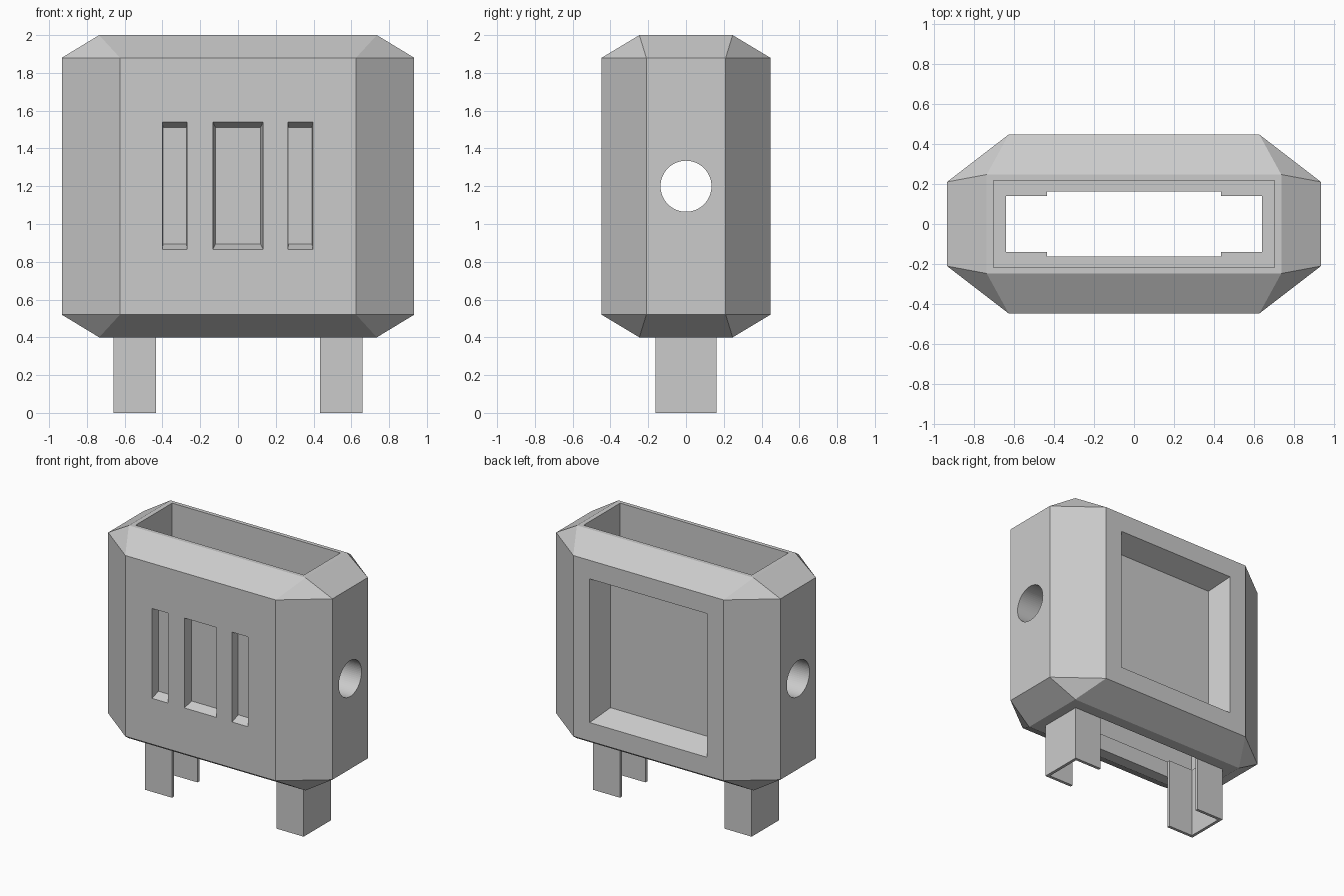
import bpy, bmesh, math

cube = bpy.data.objects.get("Cube")
if cube:
    bpy.data.objects.remove(cube, do_unlink=True)

grey = bpy.data.materials.new("plain grey")
grey.use_nodes = True
colour = (0.6, 0.6, 0.6, 1)
grey.diffuse_color = colour
grey.node_tree.nodes["Principled BSDF"].inputs["Base Color"].default_value = colour


def finish(name, bm):
    bmesh.ops.recalc_face_normals(bm, faces=bm.faces)
    mesh = bpy.data.meshes.new(name)
    bm.to_mesh(mesh)
    bm.free()
    mesh.materials.append(grey)
    obj = bpy.data.objects.new(name, mesh)
    bpy.context.collection.objects.link(obj)
    return obj


def hull(name, points):
    """Convex solid around the points, with flat areas merged."""
    bm = bmesh.new()
    for p in points:
        bm.verts.new(p)
    bmesh.ops.convex_hull(bm, input=bm.verts)
    bmesh.ops.dissolve_limit(bm, angle_limit=0.005, verts=bm.verts, edges=bm.edges)
    return finish(name, bm)


def block(name, x, y, z0, z1):
    return hull(name, [(i * x, j * y, z) for i in (-1, 1) for j in (-1, 1) for z in (z0, z1)])


def pocket(name, x, z, half_w, half_h, side, depth, taper_x, taper_z):
    """Tapered recess sunk into the front (side -1) or back (side 1)."""
    points = []
    for t in (-0.2, 1):
        w, h = half_w - t * taper_x, half_h - t * taper_z
        y = side * (SIDE_Y - t * depth)
        points += [(x + i * w, y, z + j * h) for i in (-1, 1) for j in (-1, 1)]
    return hull(name, points)


SIDE_Y = 0.447
FLOOR = 0.52
MID = 1.2

# Chamfered body: rectangular caps and eight-sided walls
corners = []
for i in (-1, 1):
    for j in (-1, 1):
        for k in (-1, 1):
            corners.append((i * 0.735, j * 0.247, MID + k * 0.8))
            corners += [(i * x, j * y, MID + k * 0.68)
                        for x, y in ((0.625, SIDE_Y), (0.933, 0.21))]
body = hull("body", corners)

# Inner cavity, floor opening and the cross hole
cutters = [
    block("cavity_cutter", 0.70, 0.217, FLOOR, 2.2),
    block("floor_cutter", 0.66, 0.162, 0.2, 0.7),
]
bm = bmesh.new()
bmesh.ops.create_cone(bm, cap_ends=True, segments=64, radius1=0.135, radius2=0.135, depth=2.4)
hole = finish("cross_hole_cutter", bm)
hole.rotation_euler.y = math.pi / 2
hole.location.z = MID
cutters.append(hole)

# Three front slots and one large back recess
for x, half_w, taper in ((-0.335, 0.066, 0.004), (0, 0.133, 0.014), (0.33, 0.066, 0.004)):
    cutters.append(pocket("slot_cutter", x, MID + 0.003, half_w, 0.338, -1, 0.067, taper, 0.03))
cutters.append(pocket("back_recess_cutter", 0, MID, 0.488, 0.54, 1, 0.16, 0.06, 0.067))

for cutter in cutters:
    cutter.hide_render = True
    mod = body.modifiers.new(cutter.name, "BOOLEAN")
    mod.operation = "DIFFERENCE"
    mod.solver = "EXACT"
    mod.object = cutter

# Bake the cuts and drop the cutters
bpy.context.view_layer.update()
graph = bpy.context.evaluated_depsgraph_get()
mesh = bpy.data.meshes.new_from_object(body.evaluated_get(graph))
body.modifiers.clear()
body.data = mesh
for cutter in cutters:
    bpy.data.objects.remove(cutter, do_unlink=True)

# Channel-shaped legs, open toward the middle
half = [(0.435, 0.14), (0.435, 0.162), (0.66, 0.162)]
profile = [(0.638, 0.14)] + half
profile += [(x, -y) for x, y in reversed(profile)]
for name, s in (("left_leg", 1), ("right_leg", -1)):
    bm = bmesh.new()
    base = bm.faces.new([bm.verts.new((s * x, y, 0)) for x, y in profile])
    grown = bmesh.ops.extrude_face_region(bm, geom=[base], use_keep_orig=True)
    top = [v for v in grown["geom"] if isinstance(v, bmesh.types.BMVert)]
    bmesh.ops.translate(bm, verts=top, vec=(0, 0, FLOOR))
    finish(name, bm)
